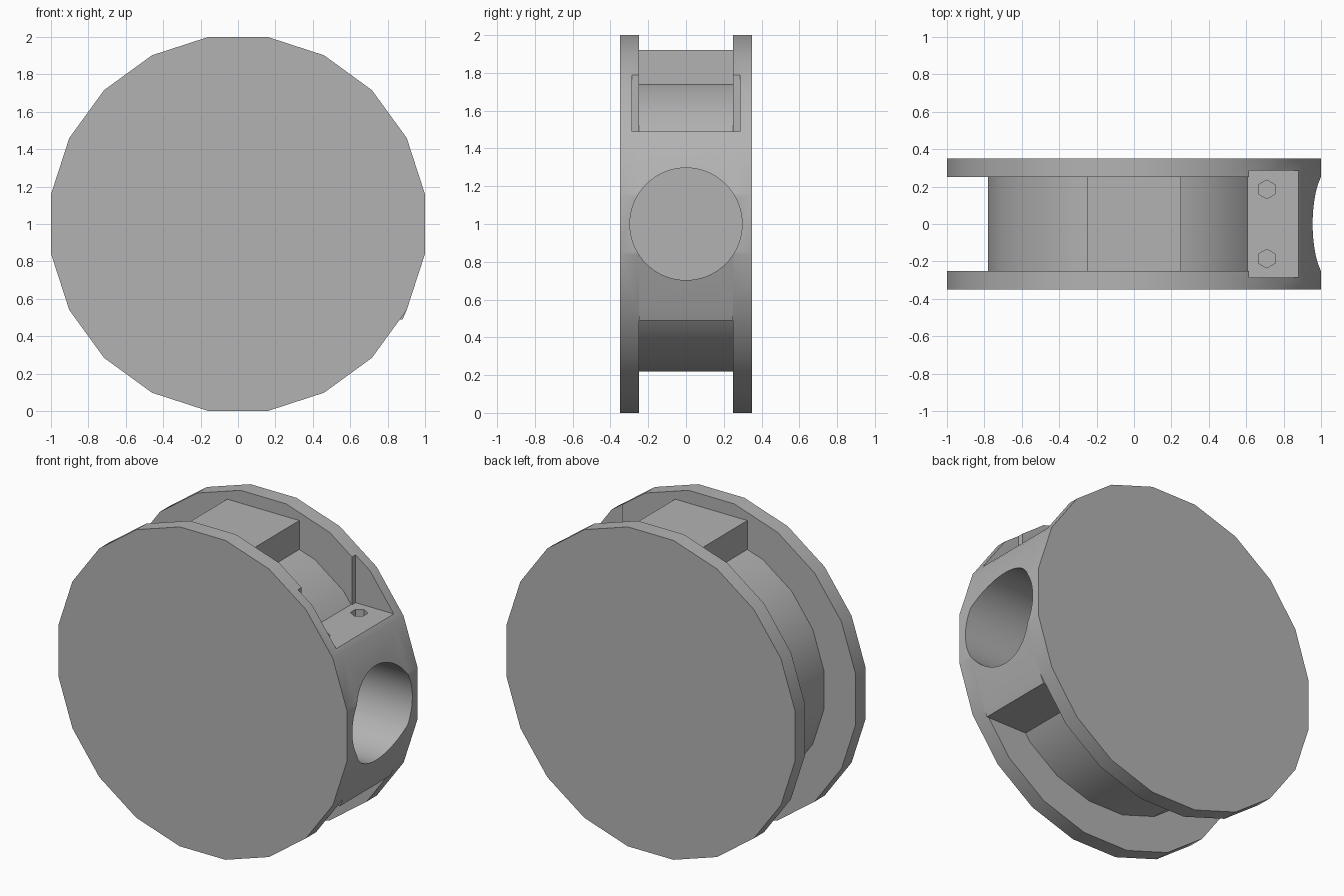
import bpy
import bmesh
from math import cos, sin, pi, radians
from mathutils import Matrix, Vector

old = bpy.data.objects.get("Cube")
if old:
    bpy.data.objects.remove(old)

grey = bpy.data.materials.new("plain grey")
grey.use_nodes = True
colour = (0.45, 0.45, 0.45, 1)
grey.diffuse_color = colour
grey.node_tree.nodes["Principled BSDF"].inputs["Base Color"].default_value = colour


def add(name, bm, cutter=False):
    bmesh.ops.recalc_face_normals(bm, faces=bm.faces)
    mesh = bpy.data.meshes.new(name)
    bm.to_mesh(mesh)
    bm.free()
    mesh.materials.append(grey)
    obj = bpy.data.objects.new(name, mesh)
    bpy.context.collection.objects.link(obj)
    obj.hide_render = cutter
    return obj


def prism(name, outline, y0, y1):
    """Extrude an (x, z) outline from y0 to y1."""
    bm = bmesh.new()
    face = bm.faces.new([bm.verts.new((x, y0, z)) for x, z in outline])
    new = bmesh.ops.extrude_face_region(bm, geom=[face])["geom"]
    moved = [v for v in new if isinstance(v, bmesh.types.BMVert)]
    bmesh.ops.translate(bm, verts=moved, vec=(0, y1 - y0, 0))
    return add(name, bm)


def box(name, low, high, cutter=False):
    bm = bmesh.new()
    bmesh.ops.create_cube(bm, size=1)
    low, high = Vector(low), Vector(high)
    for v in bm.verts:
        v.co = (low + high) / 2 + v.co * (high - low)
    return add(name, bm, cutter)


def cylinder(name, sides, radius, depth, matrix):
    bm = bmesh.new()
    bmesh.ops.create_cone(bm, cap_ends=True, segments=sides, radius1=radius,
                          radius2=radius, depth=depth, matrix=matrix)
    return add(name, bm, True)


def ring(apothem, sides=20):
    radius = apothem / cos(pi / sides)
    return [(radius * cos((i + 0.5) * 2 * pi / sides),
             1 + radius * sin((i + 0.5) * 2 * pi / sides)) for i in range(sides)]


# Spool: two flanges around a hub
rim = ring(1.0)
front_flange = prism("front_flange", rim, -0.35, -0.25)
back_flange = prism("back_flange", rim, 0.25, 0.35)
hub = prism("hub", ring(0.78), -0.25, 0.25)
top_block = box("top_block", (-0.25, -0.25, 1.6), (0.25, 0.25, 1.92))

# Side block follows the rim, trimmed flat above and below
top, bottom = 1.49, 0.49
reach = 0.88
side_outline = [(0.4, bottom), (reach, bottom)]
side_outline += sorted([p for p in rim if p[0] > 0.5 and bottom < p[1] < top],
                       key=lambda p: p[1])
side_outline += [(reach, top), (0.4, top)]
side_block = prism("side_block", side_outline, -0.25, 0.25)

# Cutters: shelf pocket, round port and hex sockets
pocket = box("pocket_cutter", (0.615, -0.285, top), (1.3, 0.285, 2.2), True)
port = cylinder("port_cutter", 64, 0.297, 1.0,
                Matrix.Translation((0.7, 0, 1)) @ Matrix.Rotation(pi / 2, 4, "Y"))
sockets = [cylinder("socket_cutter", 6, 0.05, 0.3,
                    Matrix.Translation((0.71, y, top)) @ Matrix.Rotation(pi / 6, 4, "Z")
                    @ Matrix.Rotation(pi / 6, 4, "Z"))
           for y in (-0.185, 0.185)]

cuts = {
    front_flange: [pocket, port],
    back_flange: [pocket, port],
    hub: [port] + sockets,
    side_block: [port] + sockets,
    top_block: [],
}
for obj, cutters in cuts.items():
    bpy.ops.object.select_all(action="DESELECT")
    obj.select_set(True)
    bpy.context.view_layer.objects.active = obj
    for cutter in cutters:
        mod = obj.modifiers.new("cut", "BOOLEAN")
        mod.operation = "DIFFERENCE"
        mod.solver = "EXACT"
        mod.object = cutter
        bpy.ops.object.modifier_apply(modifier=mod.name)
    bpy.ops.object.shade_smooth_by_angle(angle=radians(30))

for cutter in [pocket, port] + sockets:
    bpy.data.objects.remove(cutter)
